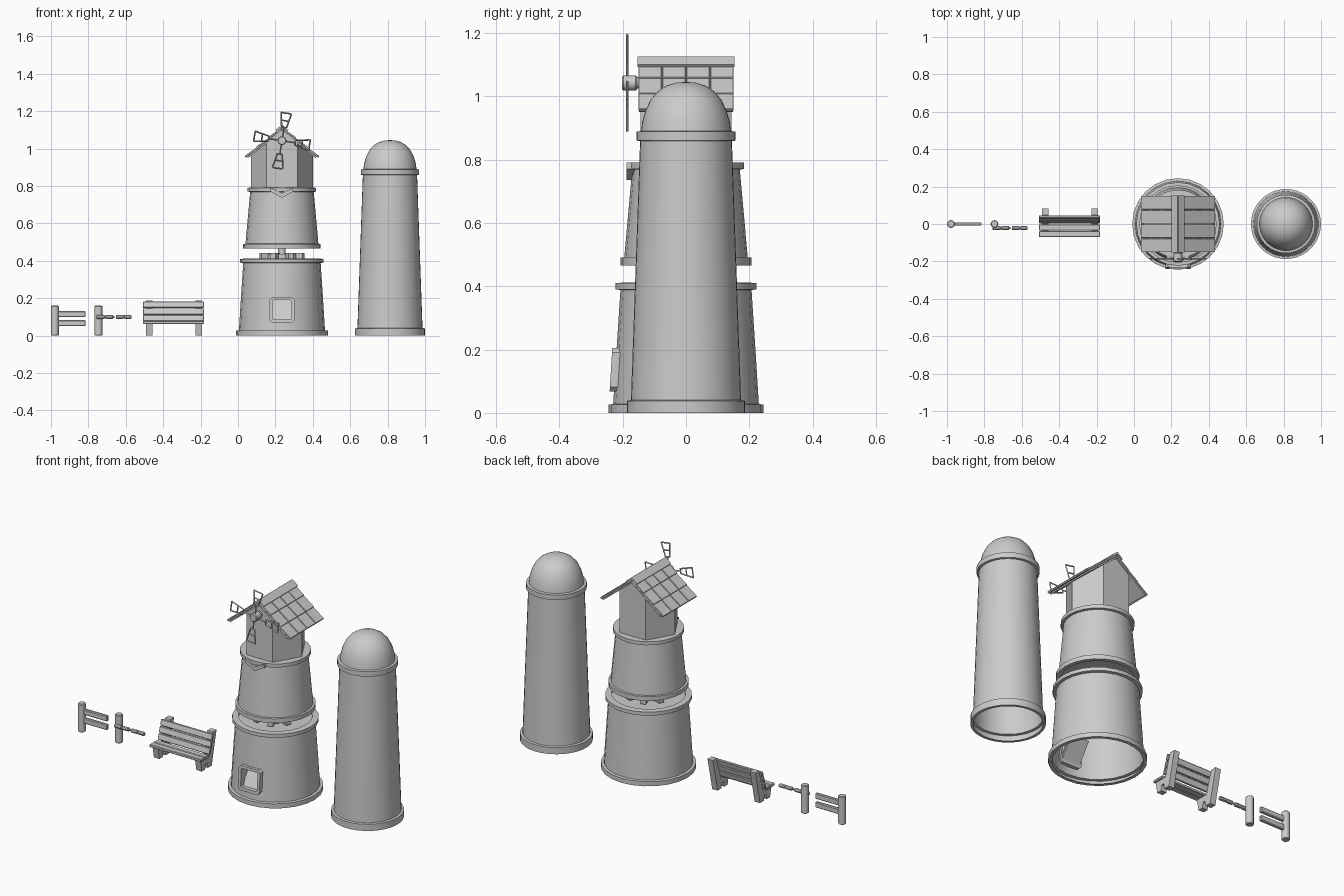
import bpy, bmesh, math
from mathutils import Matrix, Vector

if "Cube" in bpy.data.objects:
    bpy.data.objects.remove(bpy.data.objects["Cube"])

TX = 0.235      # tower axis
SX = 0.8125     # silo axis


def finish(name, bm, smooth=False):
    bmesh.ops.remove_doubles(bm, verts=bm.verts, dist=1e-5)
    bmesh.ops.recalc_face_normals(bm, faces=bm.faces)
    me = bpy.data.meshes.new(name)
    bm.to_mesh(me)
    bm.free()
    ob = bpy.data.objects.new(name, me)
    bpy.context.collection.objects.link(ob)
    if smooth:
        bpy.context.view_layer.objects.active = ob
        ob.select_set(True)
        bpy.ops.object.shade_smooth_by_angle(angle=math.radians(35))
        ob.select_set(False)
    return ob


def box(name, c, size, axis='X', angle=0, bevel=0.0):
    bm = bmesh.new()
    bmesh.ops.create_cube(bm, size=1, matrix=Matrix.Diagonal((*size, 1)))
    if bevel:
        bmesh.ops.bevel(bm, geom=bm.edges[:], offset=bevel, segments=1, affect='EDGES')
    bm.transform(Matrix.Translation(c) @ Matrix.Rotation(angle, 4, axis))
    return finish(name, bm)


def lathe(name, x, profile, sides, hole=None):
    """Revolve (radius, z) points; hole=(z0, z1) opens two front facets."""
    bm = bmesh.new()
    rings = [[bm.verts.new((x + r * math.sin(2 * math.pi * i / sides),
                            -r * math.cos(2 * math.pi * i / sides), z))
              for i in range(sides)] for r, z in profile]
    for (a, b), (p, q) in zip(zip(rings, rings[1:]), zip(profile, profile[1:])):
        for i in range(sides):
            if hole and (p[1], q[1]) == hole and i in (0, sides - 1):
                continue
            j = (i + 1) % sides
            bm.faces.new((a[i], a[j], b[j], b[i]))
    bmesh.ops.dissolve_degenerate(bm, dist=1e-6, edges=bm.edges[:])
    return finish(name, bm, True)


def rod(name, a, b, r, sides=12, bevel=0.0):
    a, b = Vector(a), Vector(b)
    bm = bmesh.new()
    bmesh.ops.create_cone(bm, cap_ends=True, segments=sides, radius1=r, radius2=r,
                          depth=(b - a).length)
    if bevel:
        caps = [e for e in bm.edges if abs(e.verts[0].co.z - e.verts[1].co.z) < 1e-6]
        bmesh.ops.bevel(bm, geom=caps, offset=bevel, segments=1, affect='EDGES')
    q = (b - a).to_track_quat('Z', 'Y').to_matrix().to_4x4()
    bm.transform(Matrix.Translation((a + b) / 2) @ q)
    return finish(name, bm, True)


def plate(name, pts, depth):
    """Extrude a flat polygon of 3D points by a vector."""
    bm = bmesh.new()
    f = bm.faces.new([bm.verts.new(p) for p in pts])
    ext = bmesh.ops.extrude_face_region(bm, geom=[f], use_keep_orig=True)
    bmesh.ops.translate(bm, vec=depth, verts=[v for v in ext['geom']
                                              if isinstance(v, bmesh.types.BMVert)])
    return finish(name, bm)


# Fence: post with two rails
rod("fence_post", (-0.979, 0, 0), (-0.979, 0, 0.16), 0.021, 12, 0.004)
for z in (0.066, 0.115):
    box("fence_rail", (-0.89, 0, z), (0.15, 0.018, 0.032), bevel=0.004)

# Barrier post with jointed bar
rod("barrier_post", (-0.746, 0, 0), (-0.746, 0, 0.16), 0.021, 12, 0.004)
for x0, x1 in ((-0.757, -0.712), (-0.709, -0.667), (-0.653, -0.612), (-0.609, -0.57)):
    rod("barrier_link", (x0, -0.022, 0.1), (x1, -0.022, 0.1), 0.011, 8, 0.003)
rod("barrier_pin", (-0.757, -0.022, 0.1), (-0.66, -0.022, 0.1), 0.005, 8)
rod("barrier_pin", (-0.653, -0.022, 0.1), (-0.57, -0.022, 0.1), 0.005, 8)

# Bench: side supports, seat slats, leaning back slats
side = [(-0.05, 0), (-0.062, 0.062), (0.012, 0.062), (0.048, 0.187), (0.082, 0.187),
        (0.048, 0.04), (0.04, 0), (0.005, 0), (0.0, 0.03), (-0.015, 0.03), (-0.02, 0)]
for x in (-0.492, -0.226):
    plate("bench_support", [(x, y, z) for y, z in side], (0.034, 0, 0))
for y in (-0.054, -0.018):
    box("bench_seat_slat", (-0.345, y, 0.07), (0.325, 0.033, 0.016), bevel=0.003)
for i in range(3):
    box("bench_back_slat", (-0.345, 0.014 + 0.011 * i, 0.092 + 0.036 * i),
        (0.325, 0.014, 0.034), 'X', math.radians(-16), 0.003)

# Tower base: open below, window opening in front
lathe("tower_base", TX, [(0.226, 0), (0.245, 0), (0.245, 0.026), (0.23, 0.028),
      (0.2265, 0.085), (0.22, 0.19), (0.207, 0.388), (0.223, 0.39), (0.223, 0.41),
      (0.19, 0.412), (0.19, 0.402), (0, 0.402)], 24, (0.085, 0.19))

# Window frame and sloping chute behind it
bm = bmesh.new()
def frame_loop(w, z0, z1, c, y):
    pts = [(-w, z0 + c), (c - w, z0), (w - c, z0), (w, z0 + c),
           (w, z1 - c), (w - c, z1), (c - w, z1), (-w, z1 - c)]
    return [bm.verts.new((TX + x, y + 0.06 * (z - 0.07), z)) for x, z in pts]
loops = [frame_loop(0.067, 0.068, 0.205, 0.014, -0.241), frame_loop(0.051, 0.085, 0.19, 0.006, -0.241),
         frame_loop(0.051, 0.085, 0.19, 0.006, -0.205), frame_loop(0.067, 0.068, 0.205, 0.014, -0.205)]
for a, b in zip(loops, loops[1:] + loops[:1]):
    for i in range(8):
        j = (i + 1) % 8
        bm.faces.new((a[i], a[j], b[j], b[i]))
finish("window_frame", bm)
plate("window_chute", [(TX - 0.055, -0.22, 0.08), (TX + 0.055, -0.22, 0.08),
      (TX + 0.055, -0.14, 0.2), (TX - 0.055, -0.14, 0.2)], (0, 0.008, -0.006))
for s in (-1, 1):
    plate("chute_side", [(TX + s * 0.055, -0.22, 0.08), (TX + s * 0.055, -0.14, 0.2),
          (TX + s * 0.055, -0.21, 0.2)], (s * 0.004, 0, 0))

# Turning mechanism in the gap
rod("axle", (TX, 0, 0.4), (TX, 0, 0.48), 0.02, 12)
rod("gear_hub", (TX, 0, 0.41), (TX, 0, 0.435), 0.09, 16)
for i in range(8):
    a = math.pi * (i + 0.5) / 4
    box("gear_tooth", (TX + 0.095 * math.cos(a), 0.095 * math.sin(a), 0.425),
        (0.06, 0.03, 0.034), 'Z', a)

# Upper tower with rim and front chevron
lathe("tower_upper", TX, [(0, 0.48), (0.185, 0.48), (0.185, 0.466), (0.207, 0.466),
      (0.207, 0.49), (0.195, 0.491), (0.17, 0.768), (0.183, 0.77), (0.183, 0.79),
      (0.165, 0.791), (0, 0.785)], 24)
plate("rim_chevron", [(TX + x, -0.188, z) for x, z in
      ((-0.06, 0.79), (0, 0.762), (0.06, 0.79), (0.06, 0.77), (0, 0.736), (-0.06, 0.77))],
      (0, 0.026, 0))

# Hexagonal hut whose wall tops follow the gable
bm = bmesh.new()
plan = [(-0.165, 0), (-0.0825, -0.143), (0, -0.143), (0.0825, -0.143),
        (0.165, 0), (0.0825, 0.143), (0, 0.143), (-0.0825, 0.143)]
low = [bm.verts.new((TX + x, y, 0.78)) for x, y in plan]
high = [bm.verts.new((TX + x, y, 1.095 - 0.8 * abs(x))) for x, y in plan]
for i in range(8):
    j = (i + 1) % 8
    bm.faces.new((low[i], low[j], high[j], high[i]))
finish("hut_walls", bm)

# Shingled gable roof and ridge cap
slope = math.atan(0.8)
for s in (-1, 1):
    box("roof_board", (TX + s * 0.092, 0, 1.025), (0.232, 0.298, 0.008), 'Y', s * slope)
    for row in range(3):
        d = 0.037 + 0.062 * row
        for col in range(4):
            box("roof_shingle", (TX + s * d, -0.114 + 0.076 * col, 1.11 - 0.8 * d),
                (0.088, 0.073, 0.011), 'Y', s * (slope - 0.05), 0.002)
    box("ridge_cap", (TX + s * 0.015, 0, 1.109), (0.042, 0.306, 0.01), 'Y', s * slope)

# Windmill: hub and four ladder sails, turned slightly
rod("sail_axle", (TX, -0.19, 1.042), (TX, -0.13, 1.042), 0.018, 12)
rod("sail_hub", (TX, -0.202, 1.042), (TX, -0.155, 1.042), 0.024, 12, 0.004)
for k in range(4):
    turn = math.radians(-9 + 90 * k)
    def at(u, v):
        return (TX + u * math.cos(turn) - v * math.sin(turn), -0.186,
                1.042 + u * math.sin(turn) + v * math.cos(turn))
    bars = [((-0.013, 0.07), (-0.028, 0.15)), ((0.013, 0.07), (0.028, 0.15)),
            ((-0.028, 0.149), (0.028, 0.149)), ((-0.02, 0.108), (0.02, 0.108)),
            ((-0.014, 0.072), (0.014, 0.072)), ((0, 0.01), (0, 0.072))]
    for a, b in bars:
        rod("sail_bar", at(*a), at(*b), 0.0042, 4)

# Silo: tapered smooth shell, open below, domed top
lathe("silo", SX, [(0.172, 0), (0.187, 0), (0.187, 0.038), (0.174, 0.04), (0.145, 0.858),
      (0.156, 0.86), (0.156, 0.888), (0.142, 0.89), (0.138, 0.92), (0.128, 0.955),
      (0.111, 0.99), (0.087, 1.017), (0.06, 1.034), (0.03, 1.043), (0, 1.045)], 40)
